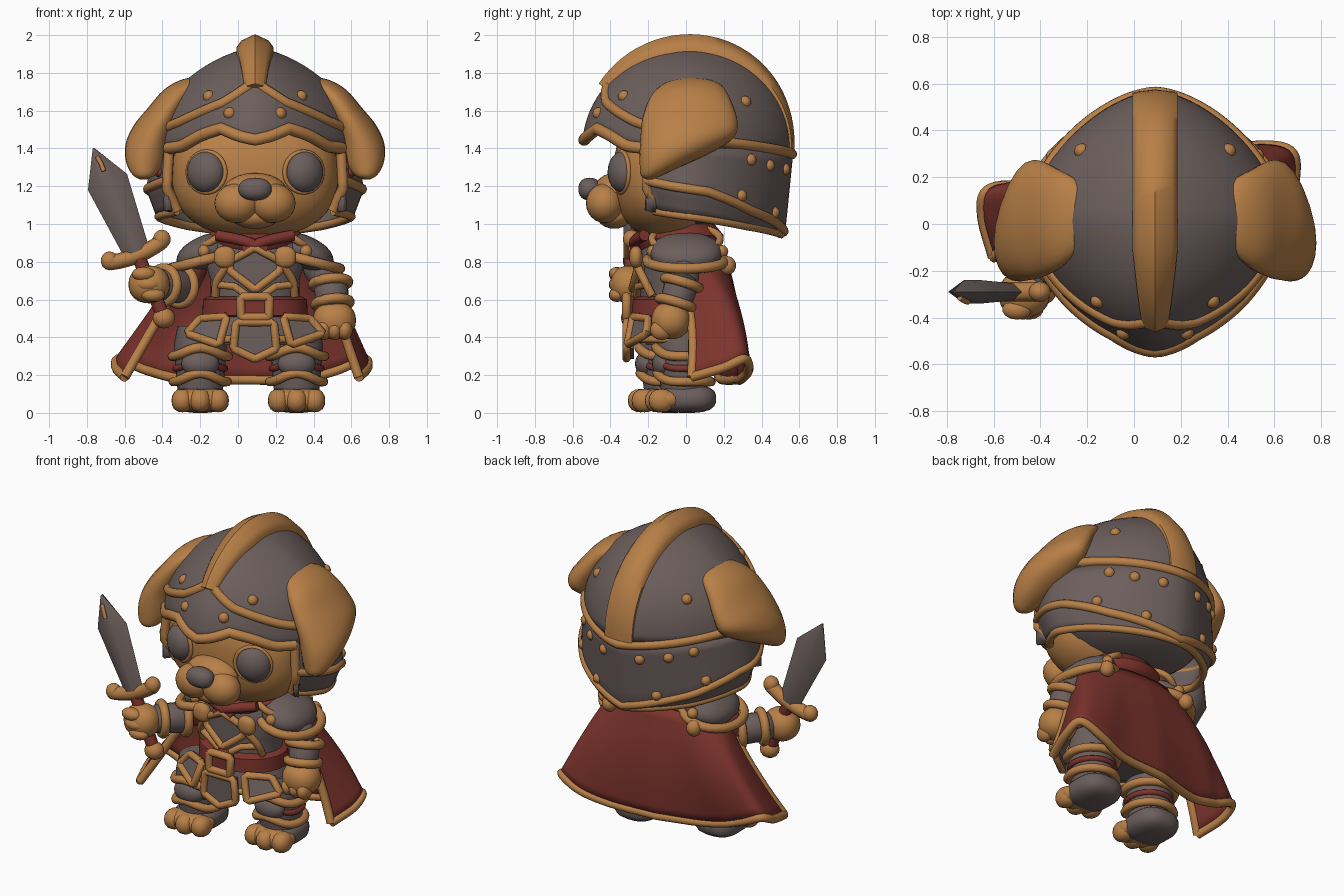
import bpy, bmesh, math
from mathutils import Vector as V, Euler

if "Cube" in bpy.data.objects:
    bpy.data.objects.remove(bpy.data.objects["Cube"])

CX = 0.09  # symmetry axis of the body
def material(name, rgb):
    m = bpy.data.materials.new(name)
    m.diffuse_color = (*rgb, 1)
    m.use_nodes = True
    m.node_tree.nodes["Principled BSDF"].inputs["Base Color"].default_value = m.diffuse_color
    return m
GOLD = material("golden tan", (0.48, 0.215, 0.063))
STEEL = material("warm grey", (0.148, 0.114, 0.108))
RED = material("dark red", (0.205, 0.034, 0.026))

def finish(name, bm, mat, solid=0):
    bmesh.ops.recalc_face_normals(bm, faces=bm.faces[:])
    me = bpy.data.meshes.new(name)
    bm.to_mesh(me); bm.free()
    me.shade_smooth()
    me.set_sharp_from_angle(angle=0.85)
    me.materials.append(mat)
    ob = bpy.data.objects.new(name, me)
    bpy.context.collection.objects.link(ob)
    if solid:
        mod = ob.modifiers.new("thickness", "SOLIDIFY")
        mod.thickness, mod.offset = solid, 0
    return ob

def loft(name, rings, mat, loop=False, caps=(True, True), wrap=True, solid=0):
    bm = bmesh.new()
    R = [[bm.verts.new(p) for p in r] for r in rings]
    n = len(R[0])
    for i in range(len(R) if loop else len(R) - 1):
        a, b = R[i], R[(i + 1) % len(R)]
        for j in range(n if wrap else n - 1):
            k = (j + 1) % n
            bm.faces.new((a[j], a[k], b[k], b[j]))
    if not loop and wrap:
        if caps[0]: bm.faces.new(R[0])
        if caps[1]: bm.faces.new(R[-1])
    return finish(name, bm, mat, solid)

def tube(name, pts, r, mat, closed=False, seg=10):
    pts = [V(p) for p in pts]
    n, rings, nrm = len(pts), [], None
    for i, p in enumerate(pts):
        q0 = pts[i - 1] if closed or i > 0 else p
        q1 = pts[(i + 1) % n] if closed or i < n - 1 else p
        t = (q1 - q0).normalized()
        nrm = t.orthogonal() if nrm is None else nrm
        nrm = (nrm - t * nrm.dot(t)).normalized()
        b = t.cross(nrm)
        rings.append([p + (nrm * math.cos(a) + b * math.sin(a)) * r
                      for a in [2 * math.pi * j / seg for j in range(seg)]])
    return loft(name, rings, mat, loop=closed)

def smooth(pts, n=6):  # Catmull-Rom through the points
    pts = [V(p) for p in pts]
    P = [pts[0] * 2 - pts[1]] + pts + [pts[-1] * 2 - pts[-2]]
    out = []
    for i in range(1, len(P) - 2):
        a, b, c, d = P[i - 1:i + 3]
        for k in range(n):
            t = k / n
            out.append(0.5 * (2 * b + (c - a) * t + (2 * a - 5 * b + 4 * c - d) * t * t
                              + (3 * b - a - 3 * c + d) * t ** 3))
    return out + [pts[-1]]

def blob(name, c, r, mat, k=2.0, rot=(0, 0, 0), seg=24):  # superellipsoid
    bm = bmesh.new()
    bmesh.ops.create_uvsphere(bm, u_segments=seg, v_segments=seg // 2, radius=1)
    e = Euler(rot)
    for v in bm.verts:
        s = sum(abs(q) ** k for q in v.co) ** (-1 / k)
        d = V([v.co[i] * s * r[i] for i in range(3)])
        d.rotate(e)
        v.co = d + V(c)
    return finish(name, bm, mat)

def oval(c, rx, ry, n=32, dz=lambda a: 0):
    return [V((c[0] + rx * math.sin(a), c[1] - ry * math.cos(a), c[2] + dz(a)))
            for a in [2 * math.pi * i / n for i in range(n)]]

def circle(c, axis, R, n):
    t = V(axis).normalized(); u = t.orthogonal().normalized(); w = t.cross(u)
    return [V(c) + (u * math.cos(q) + w * math.sin(q)) * R for q in [2 * math.pi * j / n for j in range(n)]]

def limb(name, a, b, ra, rb, mat):
    a, b = V(a), V(b)
    loft(name, [circle(a.lerp(b, f), b - a, (ra + (rb - ra) * f) * g, 18)
         for f, g in ((-.1, .5), (0, .9), (.15, 1), (.85, 1), (1, .9), (1.1, .5))], mat)

def cuff(name, c, axis, R, r, mat):
    tube(name, circle(c, axis, R, 24), r, mat, True)

def plate(name, pts, mat, rim=0.022, depth=0.04):
    pts = [V(p) for p in pts]
    loft(name, [pts, [p + V((0, depth, 0)) for p in pts]], mat)
    edge = [p.lerp(pts[(i + 1) % len(pts)], f) for i, p in enumerate(pts) for f in (.06, .5, .94)]
    tube(name + "_rim", edge, rim, GOLD, True)

def table(tab, x):
    for (x0, y0), (x1, y1) in zip(tab, tab[1:]):
        if x <= x1: return y0 + (y1 - y0) * (x - x0) / (x1 - x0)
    return tab[-1][1]

# ---- head and face
blob("head", (CX, -.12, 1.26), (.44, .265, .33), GOLD, 2.4, seg=40)
blob("helmet_lining", (CX, .05, 1.27), (.47, .38, .28), STEEL, 2.2, seg=32)
blob("muzzle_bridge", (CX, -.38, 1.17), (.17, .11, .10), GOLD)
blob("chin", (CX, -.38, 1.04), (.13, .09, .065), GOLD)
blob("nose", (CX, -.51, 1.185), (.088, .06, .06), STEEL, 2.3)
for s in (-1, 1):
    X = lambda v: CX + s * v
    blob("muzzle_cheek", (X(.095), -.43, 1.11), (.12, .10, .105), GOLD)
    blob("eye", (X(.26), -.335, 1.275), (.105, .075, .11), STEEL, rot=(0, 0, s * .4))
    cuff("eyelid_rim", (X(.257), -.342, 1.275), (s * .4, -1, 0), .108, .012, GOLD)
    # floppy ear: offset, height, centre y, half width, half thickness
    ear = [(.25, 1.69, .03, .05, .025), (.285, 1.72, .03, .11, .04), (.345, 1.72, .03, .165, .055),
           (.42, 1.66, .02, .215, .08), (.49, 1.56, .02, .25, .095), (.54, 1.47, .01, .25, .115),
           (.57, 1.39, -.05, .195, .12), (.585, 1.32, -.12, .125, .10), (.59, 1.26, -.18, .06, .06),
           (.59, 1.235, -.195, .015, .015)]
    mids = smooth([(e[0], e[2], e[1]) for e in ear], 4)
    size = smooth([(e[3], e[4], 0) for e in ear], 4)
    rings = []
    for i, m in enumerate(mids):
        t = mids[min(i + 1, len(mids) - 1)] - mids[max(i - 1, 0)]
        nr = V((-t.z, 0, t.x)).normalized()
        ring = [m + V((0, 1, 0)) * size[i].x * math.cos(q) + nr * size[i].y * math.sin(q)
                for q in [math.pi * j / 12 for j in range(24)]]
        rings.append([V((X(p.x), p.y, p.z)) for p in ring])
    loft("ear", rings, GOLD)

# ---- helmet surface, angle measured in degrees from the front
BRIM = [(0, 1.445), (9, 1.465), (20, 1.505), (34, 1.47), (50, 1.41), (64, 1.40), (180, 1.40)]
BAND = [(0, 1.75), (15, 1.67), (21, 1.64), (54, 1.54), (90, 1.46), (115, 1.43), (180, 1.37)]
SIDE = [(64, 1.23), (80, 1.20), (100, 1.17), (130, 1.07), (180, .96)]
HEM = [(64, 1.07), (90, 1.04), (130, .99), (180, .945)]
fold = lambda d: min(d % 360, 360 - d % 360)
def helm(deg, z, off=0.0):
    t, d = math.radians(deg), max(0, 1.4 - z) / .4
    p = 1.6
    s = math.sqrt(max(0.0, 1 - (max(0, z - 1.4) / .52) ** 2))
    a, b = (.535 + .05 * d) * s ** .35, (.555 if math.cos(t) > 0 else .535) - .04 * d
    r = (abs(math.sin(t) / a) ** p + abs(math.cos(t) / b) ** p) ** (-1 / p) * s + off
    if fold(deg) > 64:  # the guard turns inward below its upper trim
        r -= .5 * max(0, table(SIDE, fold(deg)) - z)
    return V((CX + r * math.sin(t), .02 - r * math.cos(t), z))
rows = []
for i in range(17):
    row = []
    for d in range(0, 360, 4):
        f0 = math.asin((table(BRIM, fold(d)) - 1.4) / .52)
        f = f0 + (math.radians(89) - f0) * i / 16
        row.append(helm(d, 1.4 + .52 * math.sin(f)))
    rows.append(row)
loft("helmet_dome", rows, STEEL, caps=(False, True), solid=.03)
rows = []
for i in range(9):
    row = []
    for d in range(64, 297, 4):
        sz, hz = table(SIDE, fold(d)), table(HEM, fold(d))
        row.append(helm(d, 1.4 + (sz - 1.4) * i / 5 if i <= 5 else sz + (hz - sz) * (i - 5) / 3))
    rows.append(row)
loft("helmet_neck_guard", rows, STEEL, wrap=False, solid=.03)
tube("helmet_band", [helm(d, table(BAND, fold(d)), .008) for d in range(0, 360, 3)], .028, GOLD, True)
tube("helmet_brim", [helm(d, table(BRIM, fold(d)), .006) for d in range(-64, 65, 4)], .032, GOLD)
tube("neck_guard_upper_trim", [helm(d, table(SIDE, fold(d)), .006) for d in range(64, 297, 4)], .026, GOLD)
tube("neck_guard_hem", [helm(d, table(HEM, fold(d)), .003) for d in range(66, 295, 4)], .023, GOLD)
for s in (-1, 1):
    tube("face_opening_trim", [helm(s * 64, z, .0) for z in (1.42, 1.33, 1.23, 1.19)]
         + [helm(s * 66, z) for z in (1.13, 1.07)], .028, GOLD)
    blob("cheek_stud", helm(s * 71, 1.275, .005), (.03,) * 3, RED, seg=12)
    for d, z in ((35, 1.675), (15.5, 1.585), (133, 1.645), (130, 1.34), (147, 1.31), (166, 1.29),
                 (122, 1.15), (155, 1.06)):
        blob("helmet_rivet", helm(s * d, z, .005), (.033,) * 3, GOLD, seg=12)
# crest ridge
rings = []
for i in range(33):
    f = math.radians(37 + 143 * i / 32)
    h = .02 + .065 * math.sin(f) ** 1.5
    w = .055 + .042 * min(1, i / 9)
    b = .545 + .01 * math.cos(f)
    rings.append([V((CX + x, .02 - (b + o) * math.cos(f), 1.4 + (.52 + o) * math.sin(f)))
                  for x, o in ((-w, -.07), (-w, h * .2), (-w * .75, h * .6), (0, h), (w * .75, h * .6),
                               (w, h * .2), (w, -.07))])
loft("helmet_crest", rings, GOLD)

# ---- torso
loft("torso", [oval((CX, -.06, z), rx, ry) for z, rx, ry in ((.36, .2, .15), (.45, .25, .18), (.56, .24, .18),
     (.7, .235, .18), (.82, .27, .19), (.9, .25, .17), (.97, .18, .13))], STEEL)
loft("neck_scarf", [oval((CX, -.03, z), rx, ry, dz=lambda a: -.03 * max(0, math.cos(a)))
     for z, rx, ry in ((.87, .2, .19), (.90, .24, .22), (.94, .25, .23), (1.0, .2, .18))], RED)
half = [(0, .875), (.14, .80), (.13, .75), (0, .65)]
both = half + [(-x, z) for x, z in half[-2:0:-1]]
plate("chest_plate", [(CX + x, -.285 + .2 * abs(x), z) for x, z in both], STEEL)
loft("hip_guard", [oval((CX, -.06, z), rx, ry) for z, rx, ry in ((.54, .25, .2), (.47, .28, .22), (.39, .31, .23))], STEEL)
tube("hip_guard_rim", oval((CX, -.06, .39), .31, .23), .02, GOLD, True)
loft("belt", [oval((CX, -.07, z), rx, ry) for z, rx, ry in ((.505, .25, .19), (.515, .28, .225),
     (.60, .275, .22), (.615, .25, .19))], RED)
plate("buckle", [(CX + x, -.315, .56 + z) for x, z in ((-.075, .055), (.075, .055), (.075, -.055), (-.075, -.055))],
      RED, .024)
half = [(.10, .48), (.115, .34), (0, .285)]
plate("front_tasset", [(CX + x, -.315, z) for x, z in half + [(-.115, .34), (-.10, .48)]], STEEL)
for s in (-1, 1):
    X = lambda v: CX + s * v
    tube("scarf_fold", smooth([(X(.2), -.22, .94), (X(.06), -.27, .91), (X(-.06), -.265, .86)], 5), .03, RED)
    plate("side_tasset", [(X(x), y, z) for x, y, z in ((.15, -.28, .51), (.29, -.2, .5), (.36, -.21, .42),
          (.19, -.31, .36))], STEEL)
    tube("chest_strap", smooth([(X(.14), -.265, .79), (X(.2), -.22, .7), (X(.21), -.18, .62)], 4), .022, GOLD)
    tube("waist_chevron", [(X(.21), -.2, .68), (X(.11), -.255, .67), (X(.04), -.26, .62)], .02, GOLD)
    blob("chest_disc", (X(.16), -.265, .825), (.058, .035, .058), GOLD, 2.4)
    # shoulder armour with rims and studs
    blob("shoulder_guard", (X(.27), 0, .85), (.155, .19, .085), STEEL, 2.2, (0, s * .45, 0))
    rim = oval((0, 0, 0), .165, .205)
    tube("shoulder_rim", [(X(.285 + p.x), p.y, .805 - .25 * p.x) for p in rim], .028, GOLD, True)
    tube("shoulder_upper_rim", [(X(.21 + p.x * .65), p.y * .88, .92 - .4 * p.x) for p in rim], .02, GOLD, True)
    for y in (-.175, .19):
        blob("shoulder_stud", (X(.27), y, .855), (.034,) * 3, GOLD, seg=12)
    blob("shoulder_knob", (X(.3), .22, .78), (.045, .045, .05), GOLD, seg=14)

# ---- arms
def arm(sh, el, ha, hand_r, sleeve):
    sh, el, ha = V(sh), V(el), V(ha)
    limb("upper_arm", sh, el, .08, .09, sleeve)
    limb("bracer", el, el.lerp(ha, .75), .092, .085, STEEL)
    blob("paw", ha, hand_r, GOLD, 2.2)
    for f, r in ((.02, .094), (.55, .091)):
        cuff("bracer_band", el.lerp(ha, f), ha - el, r, .027, GOLD)
arm((.40, .0, .80), (.49, -.02, .69), (.51, -.08, .49), (.115, .105, .10), STEEL)
arm((-.23, .0, .79), (-.30, -.10, .67), (-.47, -.30, .68), (.11, .10, .10), RED)
for i in range(3):
    blob("paw_finger", (.455 + .055 * i, -.13, .44), (.042, .06, .055), GOLD, seg=14)
    blob("grip_finger", (-.50 + .025 * i, -.365, .735 - .055 * i), (.065, .045, .038), GOLD, seg=14)

# ---- sword
D, P, B = V((-.383, 0, .923)), V((.923, 0, .383)), V((-.553, -.29, .89))
prof = [(-.05, .07, .036), (.36, .112, .05), (.555, .004, .01)]
loft("sword_blade", [[B + D * l + P * w * a + V((0, t * b, 0)) for a, b in ((-1, 0), (-.35, -1), (.35, -1),
     (1, 0), (.35, 1), (-.35, 1))] for l, w, t in prof], STEEL)
tube("blade_inlay", [(-.745, -.315, 1.355), (-.725, -.328, 1.32), (-.71, -.333, 1.28)], .012, GOLD)
tube("sword_guard", [B - D * .06 + P * x + D * .9 * x * x for x in (-.15, -.1, -.05, 0, .05, .1, .15)], .042, GOLD)
for s in (-1, 1):
    blob("guard_end", B + P * .15 * s - D * .03, (.048, .045, .05), GOLD, seg=14)
tube("sword_grip", [B - D * .02, B - D * .2, B - D * .38], .037, RED, seg=12)
blob("sword_pommel", B - D * .42, (.06, .055, .055), GOLD, seg=16)

# ---- legs and feet
for x, y in ((-.20, -.12), (.31, -.03)):
    loft("leg", [oval((x, y + .02, z), r, r * 1.02, 24) for z, r in ((.05, .11), (.16, .125), (.28, .135),
         (.36, .14), (.46, .12))], STEEL)
    blob("boot", (x, y + .035, .075), (.14, .155, .075), STEEL, 2.8)
    peak = lambda a: .045 * max(0, math.cos(a)) ** 4
    for z, r, w, mat in ((.165, .143, .025, GOLD), (.235, .13, .018, RED), (.30, .148, .026, GOLD)):
        tube("greave_band", oval((x, y + .02, z), r, r, 32, peak), w, mat, True)
    blob("knee_guard", (x, y - .09, .26), (.10, .06, .07), STEEL)
    blob("foot_paw", (x, y - .07, .07), (.148, .09, .06), GOLD, 2.5)
    for i in (-1, 0, 1):
        blob("toe", (x + i * .095, y - .12 + .02 * abs(i), .065), (.057, .068, .062), GOLD, 2.3, seg=16)

# ---- cape
top = smooth([(0, .20, .84), (.13, .19, .84), (.25, .16, .83), (.33, .10, .82), (.36, .05, .81), (.35, -.04, .78)])
hem = smooth([(0, .27, .175), (.3, .29, .178), (.5, .33, .225), (.645, .31, .285), (.665, .2, .24), (.62, .03, .19)])
def cape_point(i, v):
    j = abs(i)
    p = top[j].lerp(hem[j], v)
    p.y += .035 * math.sin(math.pi * v) - (.17 * v * min(1, p.x / .5) if i < 0 else 0)
    c = CX + (.02 - CX) * v
    return V((c + (p.x if i >= 0 else -p.x), p.y, p.z))
N = len(top) - 1
loft("cape", [[cape_point(i, k / 10) for i in range(-N, N + 1)] for k in range(11)], RED, wrap=False, solid=.025)
tube("cape_hem", [cape_point(i, 1) for i in range(-N, N + 1)], .026, GOLD)
for s in (-1, 1):
    tube("cape_side_trim", [cape_point(s * N, k / 10) for k in range(2, 11)], .026, GOLD)
